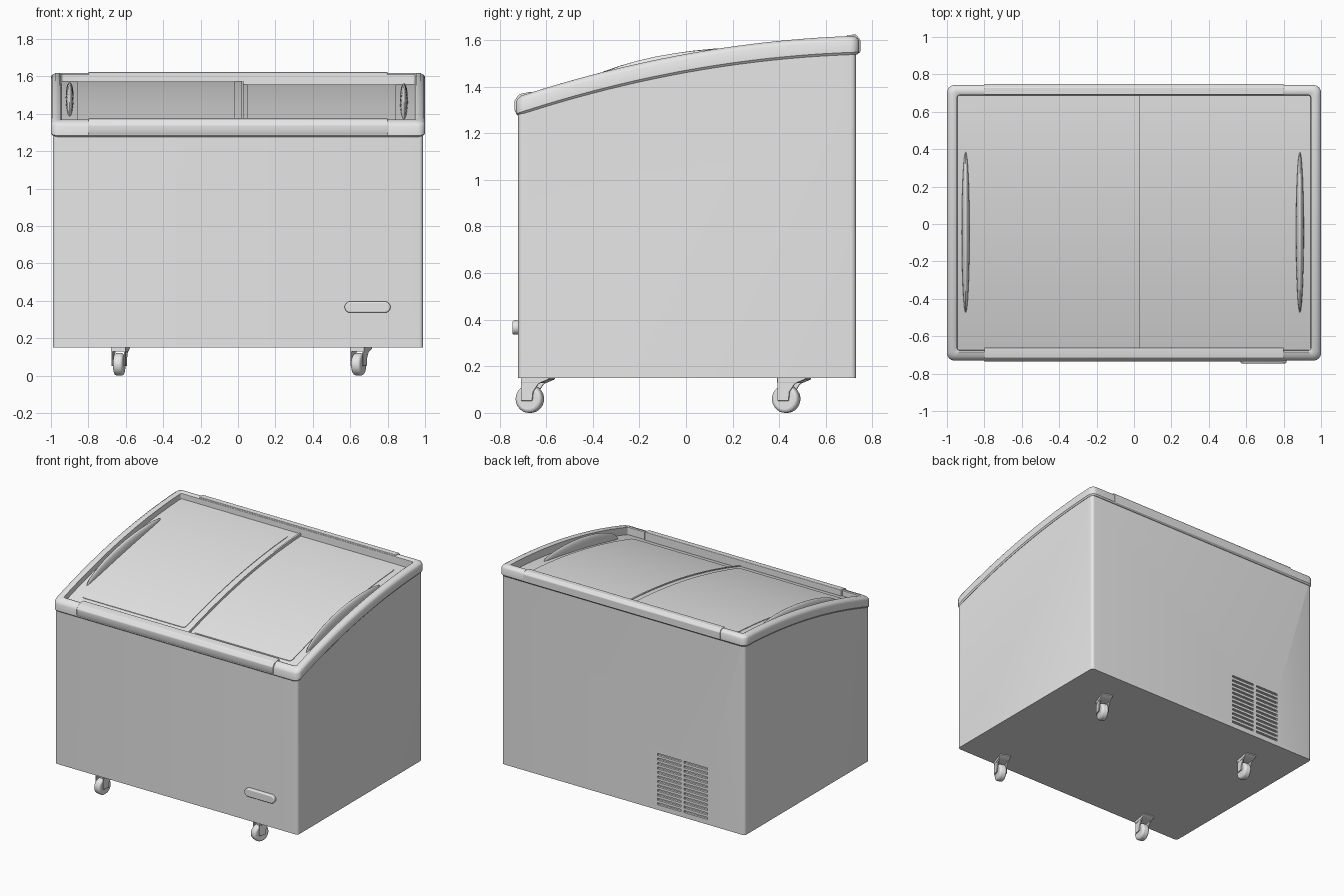
import bpy, bmesh, math
from mathutils import Matrix, Vector

cube = bpy.data.objects.get("Cube")
if cube:
    bpy.data.objects.remove(cube)

grey = bpy.data.materials.new("light_grey")
grey.use_nodes = True
grey.diffuse_color = (0.8, 0.8, 0.8, 1)
grey.node_tree.nodes["Principled BSDF"].inputs["Base Color"].default_value = (0.8, 0.8, 0.8, 1)


def top(y):
    """Height of the curved rim at depth y."""
    return 1.54 + 0.181 * y - 0.102 * y * y


def arc(y0, y1, offset, steps=28):
    ys = [y0 + (y1 - y0) * i / steps for i in range(steps + 1)]
    return [(y, top(y) + offset) for y in ys]


def smooth(ob, angle=35):
    bpy.ops.object.select_all(action="DESELECT")
    ob.select_set(True)
    bpy.context.view_layer.objects.active = ob
    bpy.ops.object.shade_smooth_by_angle(angle=math.radians(angle))


def finish(name, bm, bevel=0):
    bmesh.ops.recalc_face_normals(bm, faces=bm.faces[:])
    mesh = bpy.data.meshes.new(name)
    bm.to_mesh(mesh)
    bm.free()
    mesh.materials.append(grey)
    ob = bpy.data.objects.new(name, mesh)
    bpy.context.collection.objects.link(ob)
    if bevel:
        mod = ob.modifiers.new("soft_edges", "BEVEL")
        mod.width, mod.segments = bevel, 3
        mod.limit_method = "ANGLE"
    smooth(ob)
    return ob


def add_profile(bm, pts, x0, x1):
    """Extrude a side profile of (y, z) points from x0 to x1."""
    face = bm.faces.new([bm.verts.new((x0, y, z)) for y, z in pts])
    out = bmesh.ops.extrude_face_region(bm, geom=[face])
    verts = [v for v in out["geom"] if isinstance(v, bmesh.types.BMVert)]
    bmesh.ops.translate(bm, verts=verts, vec=(x1 - x0, 0, 0))


def profile(name, pts, x0, x1, corner=0, bevel=0):
    bm = bmesh.new()
    add_profile(bm, pts, x0, x1)
    if corner:
        upright = [e for e in bm.edges
                   if (e.verts[0].co - e.verts[1].co).xy.length < 1e-5]
        bmesh.ops.bevel(bm, geom=upright, offset=corner, segments=5,
                        profile=0.5, affect="EDGES")
    return finish(name, bm, bevel)


def slab(name, x0, x1, y0, y1, low, high, corner=0):
    """Sheet that follows the rim curve."""
    return profile(name, arc(y0, y1, high) + arc(y0, y1, low)[::-1], x0, x1, corner)


# Cabinet with rounded upright edges and a curved top
body = profile("cabinet", arc(-0.72, 0.73, -0.07) + [(0.73, 0.15), (-0.72, 0.15)],
               -0.99, 0.99, corner=0.022)

# Vent slots cut in the back
bm = bmesh.new()
for x in (-0.375, -0.59):
    for row in range(12):
        place = Matrix.Translation((x, 0.73, 0.195 + row * 0.033))
        bmesh.ops.create_cube(bm, size=1, matrix=place @ Matrix.Diagonal((0.19, 0.03, 0.015, 1)))
cutter = finish("vent_cutter", bm)
cutter.hide_render = True
mod = body.modifiers.new("vents", "BOOLEAN")
mod.operation, mod.object, mod.solver = "DIFFERENCE", cutter, "EXACT"
bpy.context.view_layer.objects.active = body
bpy.ops.object.modifier_apply(modifier=mod.name)
bpy.data.objects.remove(cutter)
smooth(body)


# Rim: a rounded rectangle swept through a few nested rings
def ring(inset, offset, radius):
    hx, y0, y1 = 1.0 - inset, -0.73 + inset, 0.743 - inset
    pts = []
    centres = [(hx - radius, y1 - radius), (radius - hx, y1 - radius),
               (radius - hx, y0 + radius), (hx - radius, y0 + radius)]
    for q, (cx, cy) in enumerate(centres):
        for i in range(7):
            a = math.pi / 2 * (q + i / 6)
            pts.append((cx + radius * math.cos(a), cy + radius * math.sin(a)))
        nx, ny = centres[(q + 1) % 4]
        a = math.pi / 2 * (q + 1)
        for i in range(1, 24):
            pts.append((cx + (nx - cx) * i / 24 + radius * math.cos(a),
                        cy + (ny - cy) * i / 24 + radius * math.sin(a)))
    return [(x, y, top(y) + offset) for x, y in pts]


bm = bmesh.new()
section = [(0.008, -0.08, 0.035), (0, -0.07, 0.04), (0, -0.022, 0.04), (0.006, -0.01, 0.036),
           (0.022, 0, 0.03), (0.045, 0, 0.02), (0.054, -0.006, 0.015),
           (0.056, -0.079, 0.015)]
loops = [[bm.verts.new(p) for p in ring(*s)] for s in section]
for a, b in zip(loops, loops[1:] + loops[:1]):
    for i in range(len(a)):
        j = (i + 1) % len(a)
        bm.faces.new((a[i], a[j], b[j], b[i]))
finish("rim", bm)

# Straight trims at the middle of the front and back rim
profile("front_trim", [(-0.728, 1.285), (-0.736, 1.3), (-0.736, 1.34), (-0.715, 1.368),
                       (-0.675, 1.376), (-0.66, 1.376), (-0.66, 1.3)], -0.8, 0.8, bevel=0.004)
profile("back_trim", [(0.735, 1.54), (0.748, 1.548), (0.748, 1.6), (0.73, 1.623),
                      (0.69, 1.622), (0.69, 1.55)], -0.8, 0.8, bevel=0.004)

# Two sliding lids, one lower than the other, each with a raised pane
slab("right_lid", -0.945, 0.03, -0.675, 0.688, -0.068, -0.045)
slab("right_pane", -0.86, -0.02, -0.59, 0.62, -0.046, -0.041, corner=0.022)
slab("left_lid", 0, 0.945, -0.675, 0.688, -0.078, -0.06)
slab("left_pane", 0.052, 0.845, -0.59, 0.62, -0.061, -0.056, corner=0.022)
slab("lid_edge_strip", 0.018, 0.03, -0.675, 0.688, -0.05, -0.04)


# Long fin handles that follow the lid curve
def lid_handle(name, x, base):
    bm = bmesh.new()
    bmesh.ops.create_uvsphere(bm, u_segments=32, v_segments=16, radius=1)
    for v in bm.verts:
        t = v.co.y
        y = -0.045 + 0.43 * t
        height = 0.012 - base
        v.co = Vector((x + 0.021 * v.co.x, y,
                       top(y) + base + height * v.co.z * (1 - 0.25 * t)
                       if v.co.z > 0 else top(y) + base + 0.01 * v.co.z))
    finish(name, bm)


lid_handle("right_lid_handle", -0.9, -0.045)
lid_handle("left_lid_handle", 0.887, -0.06)

# Pill-shaped panel on the front
bm = bmesh.new()
outline = []
for side, cx in ((1, 0.785), (-1, 0.6)):
    for i in range(13):
        a = math.pi * (i / 12 - 0.5)
        outline.append(bm.verts.new((cx + side * 0.03 * math.cos(a), -0.715,
                                     0.366 + side * 0.03 * math.sin(a))))
face = bm.faces.new(outline)
out = bmesh.ops.extrude_face_region(bm, geom=[face])
bmesh.ops.translate(bm, vec=(0, -0.03, 0),
                    verts=[v for v in out["geom"] if isinstance(v, bmesh.types.BMVert)])
finish("front_panel", bm, bevel=0.007)


# Swivel casters: wheel, two fork cheeks and a sloping head
def caster(name, x, y, turn):
    place = Matrix.Translation((x, y, 0)) @ Matrix.Rotation(math.radians(turn), 4, "Z")
    bm = bmesh.new()
    bmesh.ops.create_cone(bm, cap_ends=True, segments=32, radius1=0.06, radius2=0.06, depth=0.052,
                          matrix=Matrix.Translation((0, 0, 0.06)) @ Matrix.Rotation(math.pi / 2, 4, "Y"))
    finish(name + "_wheel", bm, bevel=0.014).matrix_world = place

    bm = bmesh.new()
    cheek = [(-0.027, 0.052), (-0.027, 0.148), (0.09, 0.148), (0.05, 0.122), (0.028, 0.09), (0.024, 0.052)]
    for x0 in (-0.038, 0.03):
        add_profile(bm, cheek, x0, x0 + 0.008)
    add_profile(bm, [(-0.027, 0.128), (-0.027, 0.152), (0.1, 0.152), (0.1, 0.144), (0.06, 0.128)], -0.04, 0.04)
    finish(name + "_fork", bm, bevel=0.002).matrix_world = place


caster("front_right_caster", -0.635, -0.67, -10)
caster("front_left_caster", 0.645, -0.67, -20)
caster("back_right_caster", -0.635, 0.43, -10)
caster("back_left_caster", 0.645, 0.43, -20)
